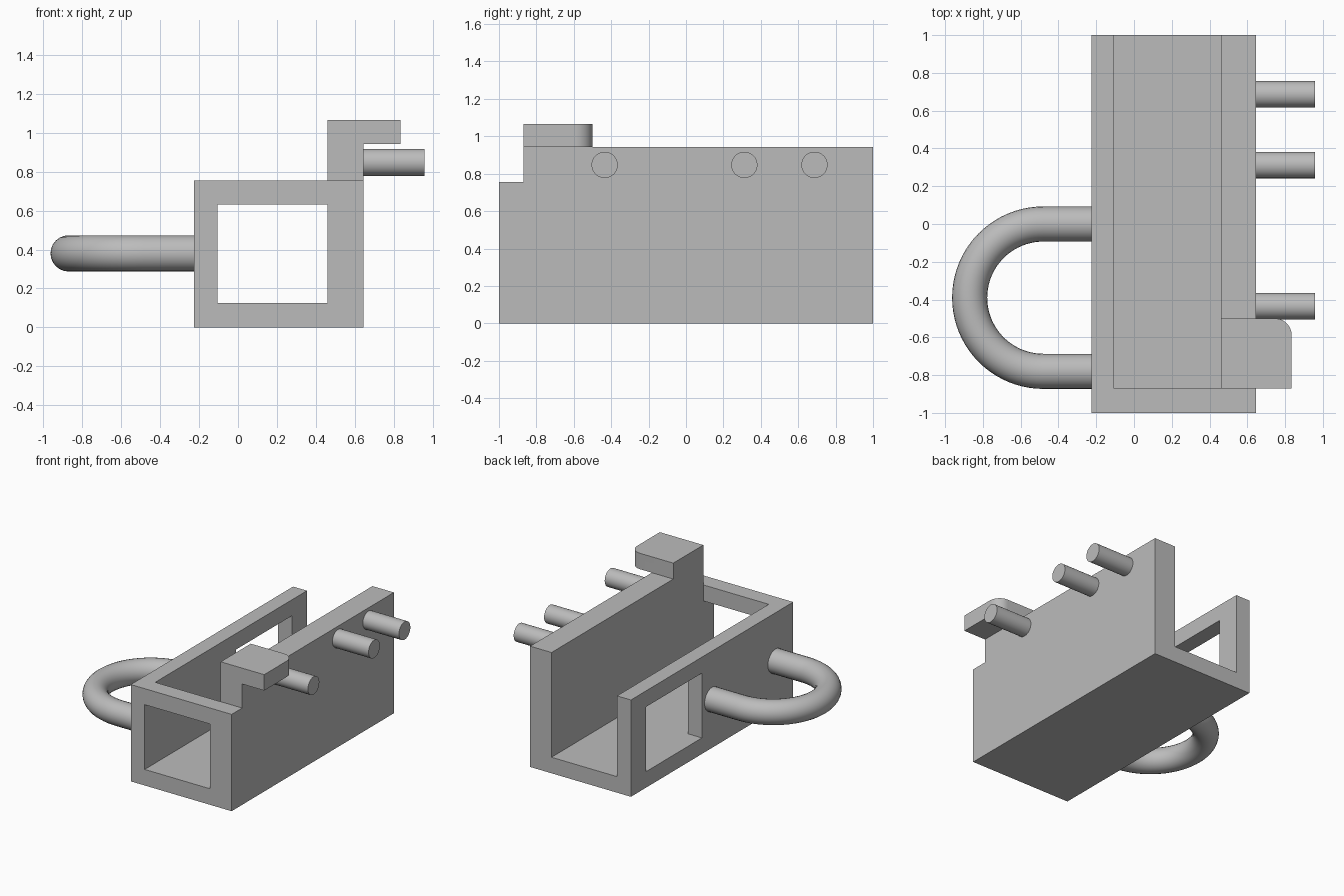
import bpy, bmesh, math
from mathutils import Matrix

cube = bpy.data.objects.get("Cube")
if cube:
    bpy.data.objects.remove(cube, do_unlink=True)

grey = bpy.data.materials.new("plain grey")
grey.use_nodes = True
GREY = (0.5, 0.5, 0.5, 1)
grey.diffuse_color = GREY
grey.node_tree.nodes["Principled BSDF"].inputs["Base Color"].default_value = GREY


def add_object(name, bm):
    bmesh.ops.recalc_face_normals(bm, faces=bm.faces)
    mesh = bpy.data.meshes.new(name)
    bm.to_mesh(mesh)
    bm.free()
    mesh.materials.append(grey)
    obj = bpy.data.objects.new(name, mesh)
    bpy.context.collection.objects.link(obj)
    return obj


def activate(obj):
    bpy.ops.object.select_all(action='DESELECT')
    obj.select_set(True)
    bpy.context.view_layer.objects.active = obj


def prism(name, outline, z0, z1):
    """Extrude an x-y outline upwards."""
    bm = bmesh.new()
    base = bm.faces.new([bm.verts.new((x, y, z0)) for x, y in outline])
    top = bmesh.ops.extrude_face_region(bm, geom=[base])["geom"]
    bmesh.ops.translate(bm, vec=(0, 0, z1 - z0),
                        verts=[g for g in top if isinstance(g, bmesh.types.BMVert)])
    return add_object(name, bm)


def box(name, x0, x1, y0, y1, z0, z1):
    return prism(name, [(x0, y0), (x1, y0), (x1, y1), (x0, y1)], z0, z1)


def combine(target, tool, operation):
    activate(target)
    mod = target.modifiers.new("combine", 'BOOLEAN')
    mod.operation, mod.object, mod.solver = operation, tool, 'EXACT'
    bpy.ops.object.modifier_apply(modifier=mod.name)
    bpy.data.objects.remove(tool, do_unlink=True)


# Main dimensions
LEFT, RIGHT = -0.225, 0.645
IN_L, IN_R = -0.105, 0.46
FRONT_IN = -0.87
FLOOR, WINDOW_TOP, LOW_TOP, HIGH_TOP = 0.125, 0.63, 0.755, 0.942

# Channel body: one solid block with the waste cut away
body = box("channel_body", LEFT, RIGHT, -1, 1, 0, HIGH_TOP)
cuts = [
    ("low_wall_cut", -0.5, IN_R, -1.5, 1.5, LOW_TOP, 1.5),
    ("front_step_cut", -0.5, 1, -1.5, FRONT_IN, LOW_TOP, 1.5),
    ("channel_cut", IN_L, IN_R, FRONT_IN, 1.5, FLOOR, 1.5),
    ("front_window_cut", IN_L, IN_R, -1.5, -0.8, FLOOR, WINDOW_TOP),
    ("side_window_cut", -0.5, 0, 0.125, 0.815, FLOOR, WINDOW_TOP),
]
for cut in cuts:
    combine(body, box(*cut), 'DIFFERENCE')

# Overhanging hook with one rounded corner
HOOK_X, HOOK_Y, R = 0.835, -0.5, 0.09
outline = [(IN_R, FRONT_IN), (HOOK_X, FRONT_IN)]
for i in range(13):
    a = math.pi / 2 * i / 12
    outline.append((HOOK_X - R + R * math.cos(a), HOOK_Y - R + R * math.sin(a)))
outline.append((IN_R, HOOK_Y))
combine(body, prism("hook", outline, HIGH_TOP, 1.066), 'UNION')
activate(body)
bpy.ops.object.shade_smooth_by_angle(angle=math.radians(30))

# Three pegs on the tall wall
PEG_START, PEG_END = RIGHT - 0.02, 0.957
for name, y in (("front_peg", -0.435), ("middle_peg", 0.312), ("rear_peg", 0.687)):
    bm = bmesh.new()
    place = (Matrix.Translation(((PEG_START + PEG_END) / 2, y, 0.847))
             @ Matrix.Rotation(math.pi / 2, 4, 'Y'))
    bmesh.ops.create_cone(bm, cap_ends=True, segments=48, radius1=0.07, radius2=0.07,
                          depth=PEG_END - PEG_START, matrix=place)
    activate(add_object(name, bm))
    bpy.ops.object.shade_smooth_by_angle(angle=math.radians(30))

# Round loop handle on the low wall
ARC_X, ARC_Y, ARC_R, HANDLE_Z = -0.48, -0.39, 0.39, 0.38
path = [(LEFT + 0.02, ARC_Y + ARC_R)]
for i in range(41):
    a = math.pi / 2 + math.pi * i / 40
    path.append((ARC_X + ARC_R * math.cos(a), ARC_Y + ARC_R * math.sin(a)))
path.append((LEFT + 0.02, ARC_Y - ARC_R))
curve = bpy.data.curves.new("loop_handle", 'CURVE')
curve.dimensions = '3D'
curve.bevel_depth = 0.093
curve.bevel_resolution = 10
curve.use_fill_caps = True
spline = curve.splines.new('POLY')
spline.points.add(len(path) - 1)
for point, (x, y) in zip(spline.points, path):
    point.co = (x, y, HANDLE_Z, 1)
curve.materials.append(grey)
handle = bpy.data.objects.new("loop_handle", curve)
bpy.context.collection.objects.link(handle)
activate(handle)
bpy.ops.object.convert(target='MESH')
bpy.ops.object.shade_smooth_by_angle(angle=math.radians(30))
